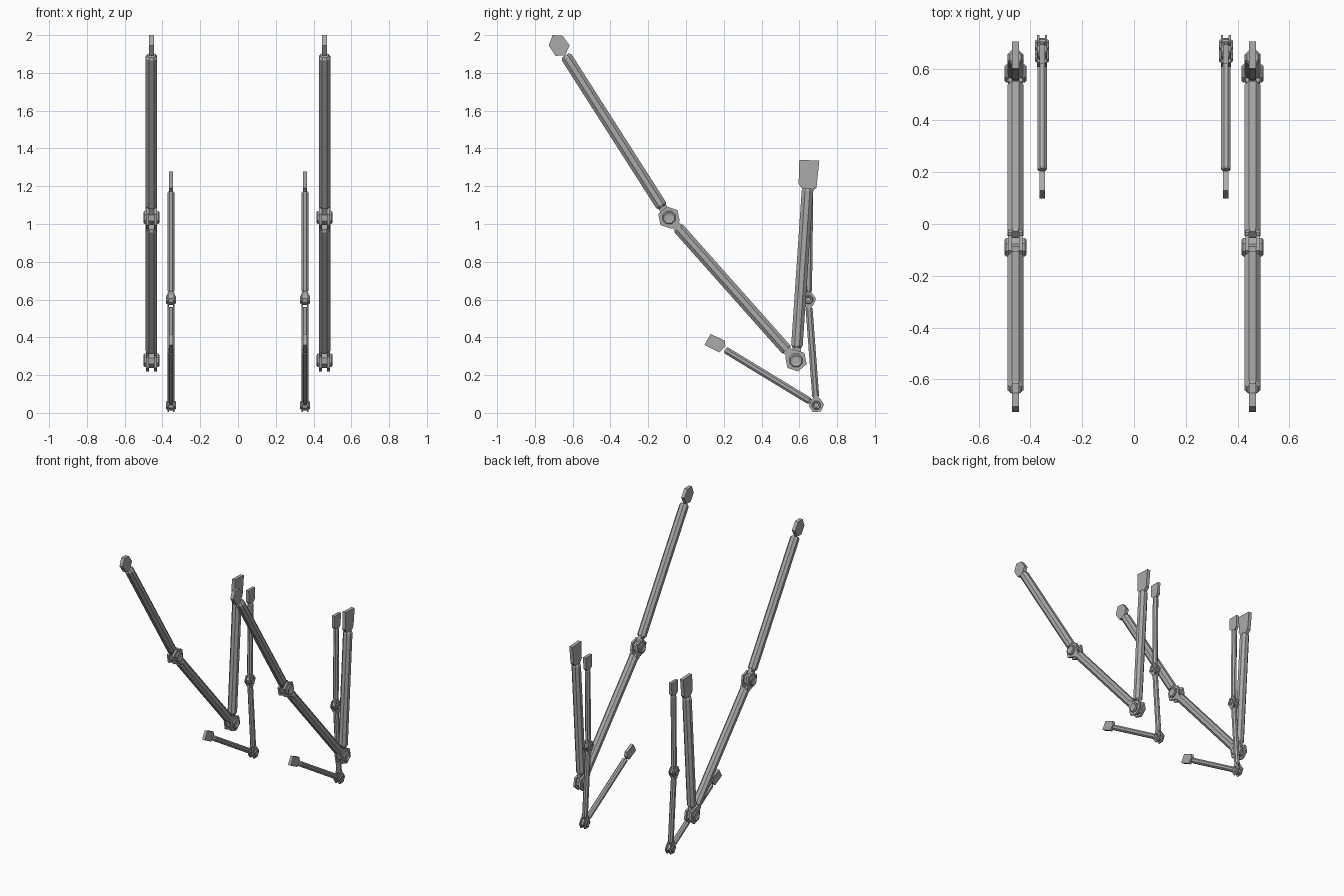
import bpy, bmesh, math
from mathutils import Vector, Matrix

cube = bpy.data.objects.get("Cube")
if cube:
    bpy.data.objects.remove(cube, do_unlink=True)

steel = bpy.data.materials.new("grey_steel")
steel.use_nodes = True
grey = (0.4, 0.4, 0.4, 1)
steel.diffuse_color = grey
steel.node_tree.nodes["Principled BSDF"].inputs["Base Color"].default_value = grey


def finish(name, bm):
    bmesh.ops.recalc_face_normals(bm, faces=bm.faces)
    mesh = bpy.data.meshes.new(name)
    bm.to_mesh(mesh)
    bm.free()
    mesh.materials.append(steel)
    obj = bpy.data.objects.new(name, mesh)
    bpy.context.collection.objects.link(obj)


def slab(bm, outline, x, half):
    """Flat plate: a side outline (y, z) given thickness along x."""
    near = [bm.verts.new((x - half, *p)) for p in outline]
    far = [bm.verts.new((x + half, *p)) for p in outline]
    bm.faces.new(near)
    bm.faces.new(far)
    n = len(outline)
    for i in range(n):
        j = (i + 1) % n
        bm.faces.new((near[i], near[j], far[j], far[i]))


def turned(bm, profile, origin, axis, sides):
    """Faceted turned solid: (distance, radius) rings along an axis."""
    turn = Vector((1, 0, 0)).cross(axis)
    u = Vector((1, 0, 0)) if turn.length > 0.1 else Vector((0, 1, 0))
    v = axis.cross(u)
    rings = []
    for d, r in profile:
        ring = []
        for i in range(sides):
            a = math.tau * (i + 0.5) / sides
            ring.append(bm.verts.new(origin + axis * d + (u * math.cos(a) + v * math.sin(a)) * r))
        rings.append(ring)
    for a, b in zip(rings, rings[1:]):
        for i in range(sides):
            j = (i + 1) % sides
            bm.faces.new((a[i], a[j], b[j], b[i]))
    bm.faces.new(rings[0])
    bm.faces.new(rings[-1])


def polygon(centre, radius, sides, angle):
    return [(centre[0] + radius * math.cos(angle + math.tau * i / sides),
             centre[1] + radius * math.sin(angle + math.tau * i / sides)) for i in range(sides)]


def bar(bm, start, end, width, x, half):
    a, b = Vector(start), Vector(end)
    n = (b - a).orthogonal().normalized() * width
    slab(bm, [a + n, b + n, b - n, a - n], x, half)


def rod(name, x, start, end, gap_start, gap_end, radius):
    """Eight-sided rod with chamfered ends, stopping short of its pivots."""
    a, b = Vector((x, *start)), Vector((x, *end))
    axis = (b - a).normalized()
    length = (b - a).length - gap_start - gap_end
    c = radius * 0.4
    bm = bmesh.new()
    turned(bm, [(0, radius * 0.72), (c, radius), (length - c, radius), (length, radius * 0.72)],
           a + axis * gap_start, axis, 8)
    finish(name, bm)


def joint(name, x, centre, fork_to, tongue_to, s):
    """Forked pivot: two hexagonal cheeks, a tongue and a hub on each side."""
    c = Vector(centre)
    fork = (Vector(fork_to) - c).normalized()
    tongue = (Vector(tongue_to) - c).normalized()
    angle = math.atan2(fork.y, fork.x) + math.pi / 6
    inner, outer = s["tongue"], s["cheek"]
    reach = s["gap"] + 0.01
    bm = bmesh.new()
    for side in (-1, 1):
        mid, half = x + side * (inner + outer) / 2, (outer - inner) / 2
        slab(bm, polygon(c, s["hex"], 6, angle), mid, half)
        bar(bm, c, c + fork * reach, s["rod"] * 0.7, mid, half)
    finish(name + "_fork", bm)
    bm = bmesh.new()
    slab(bm, polygon(c, s["hex"] * 0.7, 8, angle), x, inner)
    bar(bm, c, c + tongue * reach, s["rod"] * 0.7, x, inner)
    finish(name + "_tongue", bm)
    bm = bmesh.new()
    h, w = s["hub"], s["hub_end"]
    for side in (-1, 1):
        turned(bm, [(outer - 0.002, h), (w - 0.006, h), (w, h * 0.82),
                    (w - 0.006, h * 0.5)],
               Vector((x, *centre)), Vector((side, 0, 0)), 8)
    finish(name + "_hub", bm)


def end_plate(name, x, outline, half):
    bm = bmesh.new()
    slab(bm, outline, x, half)
    finish(name, bm)


large = dict(rod=0.033, gap=0.066, hex=0.06, tongue=0.013, cheek=0.028, hub=0.038, hub_end=0.042)
small = dict(rod=0.02, gap=0.04, hex=0.041, tongue=0.011, cheek=0.019, hub=0.025, hub_end=0.027)

# Pivot positions (y, z) from one end plate to the other
chains = {
    "large": (0.458, large, [(-0.672, 1.945), (-0.09, 1.034), (0.582, 0.278), (0.648, 1.25)],
              [(-0.706, 2.0), (-0.653, 1.997), (-0.616, 1.945), (-0.64, 1.893), (-0.69, 1.89), (-0.727, 1.945)],
              [(0.60, 1.34), (0.706, 1.335), (0.692, 1.205), (0.666, 1.177), (0.62, 1.18), (0.596, 1.213)]),
    "small": (0.355, small, [(0.656, 1.235), (0.648, 0.60), (0.69, 0.041), (0.155, 0.366)],
              [(0.618, 1.277), (0.693, 1.277), (0.69, 1.19), (0.672, 1.172), (0.638, 1.172), (0.62, 1.19)],
              [(0.098, 0.36), (0.13, 0.417), (0.204, 0.384), (0.209, 0.352), (0.177, 0.32)]),
}

for side_name, side in (("left", 1), ("right", -1)):
    for size, (offset, s, p, first, last) in chains.items():
        x, tag = side * offset, f"{side_name}_{size}"
        gap = s["gap"]
        # Three linked rods
        rod(tag + "_upper_rod", x, p[0], p[1], 0.062, gap, s["rod"])
        rod(tag + "_middle_rod", x, p[1], p[2], gap, gap, s["rod"])
        rod(tag + "_outer_rod", x, p[2], p[3], gap, 0.062, s["rod"])
        # Pivots between them
        joint(tag + "_middle_joint", x, p[1], p[2], p[0], s)
        joint(tag + "_lower_joint", x, p[2], p[1], p[3], s)
        # Mounting plates at both ends
        end_plate(tag + "_upper_plate", x, first, s["tongue"])
        end_plate(tag + "_outer_plate", x, last, s["tongue"])
